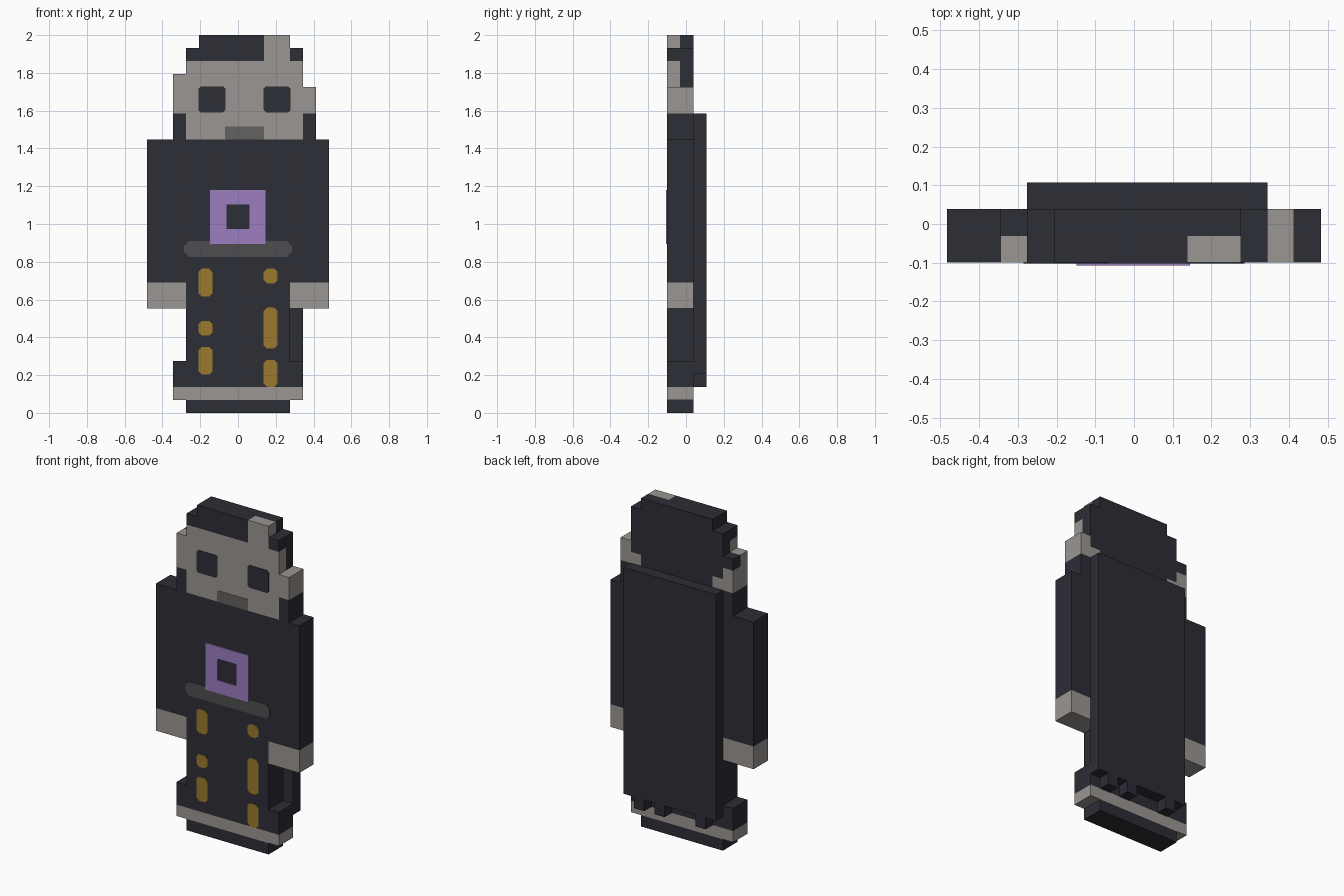
import bpy, bmesh
from mathutils import Vector

cube = bpy.data.objects.get("Cube")
if cube:
    bpy.data.objects.remove(cube, do_unlink=True)

U = 2 / 29          # size of one block
FRONT = -0.0995     # y of the front surface


def material(name, r, g, b):
    m = bpy.data.materials.new(name)
    m.use_nodes = True
    m.diffuse_color = (r, g, b, 1)
    m.node_tree.nodes["Principled BSDF"].inputs["Base Color"].default_value = (r, g, b, 1)
    return m


DARK = material("charcoal cloth", 0.026, 0.027, 0.037)
SKIN = material("pale grey", 0.328, 0.305, 0.287)
PURPLE = material("purple", 0.335, 0.21, 0.53)
GOLD = material("dull gold", 0.328, 0.195, 0.026)
BELT = material("belt grey", 0.076, 0.076, 0.08)
MOUTH = material("mouth grey", 0.125, 0.122, 0.118)


def finish(name, bm, mat):
    bmesh.ops.recalc_face_normals(bm, faces=bm.faces)
    mesh = bpy.data.meshes.new(name)
    bm.to_mesh(mesh)
    bm.free()
    mesh.materials.append(mat)
    obj = bpy.data.objects.new(name, mesh)
    bpy.context.collection.objects.link(obj)
    return obj


def blocks(name, mat, y0, y1, *boxes):
    """Boxes given as (x0, x1, z0, z1) in block units, sharing one depth range."""
    bm = bmesh.new()
    for x0, x1, z0, z1 in boxes:
        verts = bmesh.ops.create_cube(bm, size=1)["verts"]
        for v in verts:
            v.co = Vector(((x1 if v.co.x > 0 else x0) * U,
                           FRONT + (y1 if v.co.y > 0 else y0) * U,
                           (z1 if v.co.z > 0 else z0) * U))
    return finish(name, bm, mat)


def plate(name, mat, x0, x1, z0, z1, cut=0.015, thick=0.002):
    """Thin plate with clipped corners on the front surface."""
    bm = bmesh.new()
    outline = [(x0 + cut, z0), (x1 - cut, z0), (x1, z0 + cut), (x1, z1 - cut),
               (x1 - cut, z1), (x0 + cut, z1), (x0, z1 - cut), (x0, z0 + cut)]
    face = bm.faces.new([bm.verts.new((x, FRONT, z)) for x, z in outline])
    new = bmesh.ops.extrude_face_region(bm, geom=[face])["geom"]
    for v in new:
        if isinstance(v, bmesh.types.BMVert):
            v.co.y -= thick
    return finish(name, bm, mat)


# robe and hem
blocks("robe", DARK, 0, 2, (-4, 4, 4, 21))
blocks("robe_skirt", DARK, 0, 2, (-5, 5, 2, 4))
blocks("hem_trim", SKIN, 0, 2, (-5, 5, 1, 2))
blocks("feet", DARK, 0, 2, (-4, 4, 0, 1))

# arms
for side, s in (("right", -1), ("left", 1)):
    x0, x1 = sorted((4 * s, 7 * s))
    blocks(side + "_sleeve", DARK, 0, 2, (x0, x1, 10, 21))
    blocks(side + "_hand", SKIN, 0, 2, (x0, x1, 8, 10))

# cape with ragged lower edge
blocks("cape", DARK, 2, 3, (-4, 5, 3, 23))
blocks("cape_tatters", DARK, 2, 3, *[(x, x + 1, 2, 3) for x in (-3, 1, 3)])

# front half of the head
blocks("face", SKIN, 0, 1, (-4, 5, 21, 23), (-5, 6, 23, 25), (-5, 5, 25, 26),
       (-4, 5, 26, 27), (2, 4, 27, 29))
blocks("hood_front", DARK, 0, 1, (-5, -4, 21, 23), (5, 6, 21, 23),
       (-4, 2, 27, 28), (4, 5, 27, 28), (-3, 2, 28, 29))

# back half of the head
blocks("hood_back", DARK, 1, 2, (-5, 6, 21, 23), (-3, 4, 23, 24), (-4, 5, 24, 25),
       (-5, 5, 25, 26), (-4, 5, 26, 28), (-3, 4, 28, 29))
blocks("ears_back", SKIN, 1, 2, (-5, -3, 23, 24), (4, 6, 23, 24),
       (-5, -4, 24, 25), (5, 6, 24, 25))

# face details
for side, x in (("right", -3), ("left", 2)):
    plate(side + "_eye", DARK, x * U - 0.002, (x + 2) * U + 0.002,
          23 * U + 0.005, 25 * U + 0.005, cut=0.012)
plate("mouth", MOUTH, -U, 2 * U, 21 * U, 22 * U, cut=0.003)

# belt and gold robe markings
plate("belt", BELT, -0.285, 0.285, 0.825, 0.91, cut=0.026)
for x, spans in ((-3, ((9, 11), (6, 7), (3, 5))), (2, ((10, 11), (5, 8), (2, 4)))):
    for z0, z1 in spans:
        low = 0 if z0 == 2 else 0.004
        plate("robe_marking", GOLD, x * U - 0.002, (x + 1) * U + 0.002,
              z0 * U - low, z1 * U + 0.005, cut=0.017)

# square chest emblem frame
T = 0.0075
for name, box in (("bottom", (-0.148, 0.145, 0.895, 0.973)),
                  ("top", (-0.148, 0.145, 1.103, 1.18)),
                  ("right", (-0.148, -0.062, 0.973, 1.103)),
                  ("left", (0.06, 0.145, 0.973, 1.103))):
    blocks("emblem_" + name, PURPLE, -T / U, 0, [c / U for c in box])
